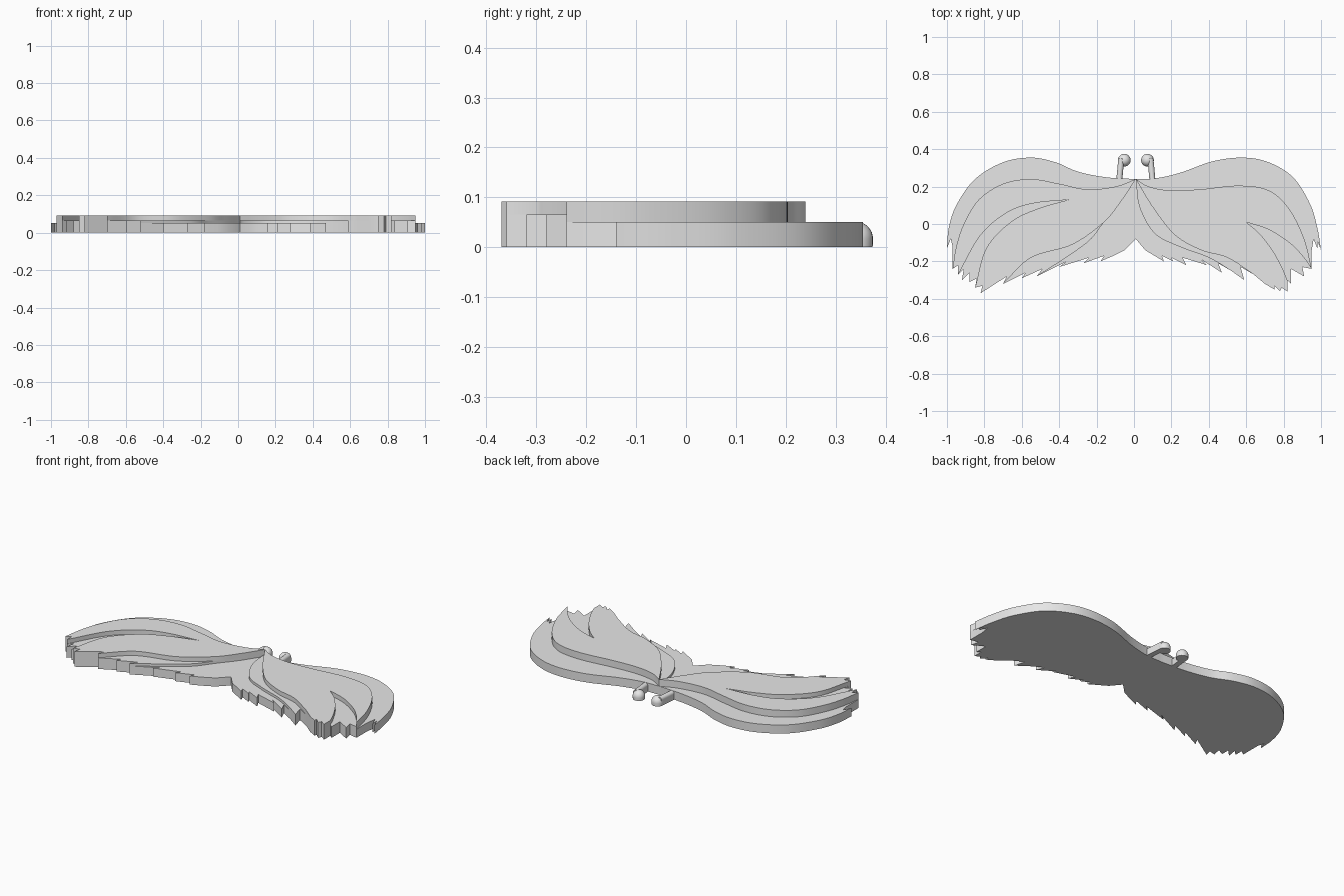
import bpy
import bmesh
import math
from mathutils import Vector

cube = bpy.data.objects.get("Cube")
if cube:
    bpy.data.objects.remove(cube, do_unlink=True)

grey = bpy.data.materials.new("plain grey")
grey.use_nodes = True
grey.diffuse_color = (0.8, 0.8, 0.8, 1)
grey.node_tree.nodes["Principled BSDF"].inputs["Base Color"].default_value = (0.8, 0.8, 0.8, 1)

BASE_TOP, MIDDLE_TOP, UPPER_TOP = 0.051, 0.066, 0.092


def smooth_path(points, steps=8):
    """Catmull-Rom curve through a few points."""
    pts = [Vector(p) for p in points]
    pts = [pts[0] * 2 - pts[1]] + pts + [pts[-1] * 2 - pts[-2]]
    path = []
    for a, b, c, d in zip(pts, pts[1:], pts[2:], pts[3:]):
        for i in range(steps):
            t = i / steps
            path.append(b + (c - a) * t / 2 + (a * 2 - b * 5 + c * 4 - d) * t * t / 2
                        + (b * 3 - a - c * 3 + d) * t ** 3 / 2)
    return path + [pts[-2]]


def finish(name, bm):
    bmesh.ops.recalc_face_normals(bm, faces=bm.faces[:])
    mesh = bpy.data.meshes.new(name)
    bm.to_mesh(mesh)
    bm.free()
    mesh.materials.append(grey)
    obj = bpy.data.objects.new(name, mesh)
    bpy.context.collection.objects.link(obj)
    bpy.context.view_layer.objects.active = obj
    for other in bpy.context.selected_objects:
        other.select_set(False)
    obj.select_set(True)
    bpy.ops.object.shade_smooth_by_angle(angle=math.radians(30))
    return obj


def slab(name, outline, bottom, top):
    """Extrude an outline, given in hundredths, between two heights."""
    clean = []
    for p in outline:
        p = Vector(p) / 100
        if not clean or (p - clean[-1]).length > 0.0005:
            clean.append(p)
    if (clean[0] - clean[-1]).length < 0.0005:
        clean.pop()
    bm = bmesh.new()
    face = bm.faces.new([bm.verts.new((p.x, p.y, bottom)) for p in clean])
    up = bmesh.ops.extrude_face_region(bm, geom=[face], use_keep_orig=True)
    verts = [g for g in up["geom"] if isinstance(g, bmesh.types.BMVert)]
    bmesh.ops.translate(bm, verts=verts, vec=(0, 0, top - bottom))
    caps = [f for f in bm.faces if len(f.verts) > 4]
    bmesh.ops.triangulate(bm, faces=caps, ngon_method="EAR_CLIP")
    return finish(name, bm)


def locks(side, fringe, crest, inner, middle, wedge_in, wedge_out):
    """The two raised layers of hair on one side; every curve ends on a fringe point."""
    def tips(first, last):
        return fringe[fringe.index(first):fringe.index(last) + 1]

    crest_back = smooth_path(crest)[::-1]
    slab(side + "_middle_lock",
         smooth_path(inner) + tips(inner[-1], crest[-1]) + crest_back,
         BASE_TOP, MIDDLE_TOP)
    slab(side + "_upper_lock",
         smooth_path(middle) + tips(middle[-1], wedge_in[-1])
         + smooth_path(wedge_in)[::-1] + smooth_path(wedge_out)
         + tips(wedge_out[-1], crest[-1]) + crest_back,
         MIDDLE_TOP, UPPER_TOP)


# Ragged lower edges, from the middle notch to the outer tip
left_fringe = [(1, -8), (6, -14), (11, -17), (16, -20), (15, -17), (21, -20), (20, -18),
               (28, -22), (26, -18), (39, -22), (36, -19), (47, -26), (45, -21), (52, -25),
               (59, -30), (57, -23), (64, -27), (70, -32), (75, -35), (75, -33), (78, -36),
               (79, -34), (82, -36), (82, -30), (84, -32), (84, -24), (91, -28), (90, -23),
               (95, -24), (95, -14), (96, -8), (98, -13), (98, -9), (100, -14)]
right_fringe = [(1, -8), (-5, -14), (-11, -17), (-18, -20), (-16, -17), (-27, -21),
                (-24, -18), (-40, -23), (-36, -20), (-52, -28), (-49, -24), (-60, -29),
                (-58, -26), (-70, -32), (-68, -28), (-82, -37), (-81, -33), (-85, -34),
                (-84, -29), (-88, -31), (-88, -26), (-92, -30), (-91, -24), (-94, -27),
                (-94, -22), (-97, -24), (-97, -12), (-98, -8), (-100, -13)]

# Rounded top edges of the base, from the middle to the outer tips
left_brow = [(1, 24), (12, 24.5), (25, 27.5), (42, 33.5), (58, 35.5), (72, 33),
             (85, 25), (94, 11), (98, -2), (100, -14)]
right_brow = [(1, 24), (-15, 25), (-30, 28), (-42, 33), (-55, 35.5), (-70, 33),
              (-85, 24), (-95, 10), (-99, -2), (-100, -13)]

slab("base_layer",
     left_fringe + smooth_path(left_brow)[::-1] + smooth_path(right_brow)
     + right_fringe[::-1], 0, BASE_TOP)

locks("left", left_fringe,
      crest=[(1, 24), (8, 20), (19, 18), (35, 18.5), (56, 20.5), (72, 18), (83, 8),
             (91, -8), (95, -24)],
      inner=[(1, 24), (3, 9), (11, -5), (24, -12), (40, -18), (52, -25)],
      middle=[(1, 24), (10, 9), (22, -6), (36, -14), (50, -18), (64, -27)],
      wedge_in=[(60, 1), (67, -5), (74, -14), (79, -23), (82, -30)],
      wedge_out=[(60, 1), (72, -3), (83, -10), (90, -17), (95, -24)])

locks("right", right_fringe,
      crest=[(1, 24), (-10, 20), (-25, 18.5), (-40, 21.5), (-55, 24), (-70, 21.5),
             (-83, 13), (-91, 0), (-95, -12), (-97, -24)],
      inner=[(1, 24), (-7, 12), (-16, 1), (-24, -9), (-38, -19), (-52, -28)],
      middle=[(1, 24), (-7, 12), (-16, 1), (-33, -11), (-55, -18), (-70, -32)],
      wedge_in=[(-35, 13), (-52, 8), (-66, 1), (-79, -13), (-85, -34)],
      wedge_out=[(-35, 13), (-54, 11), (-68, 6), (-82, -6), (-94, -27)])


# Two round-topped hooks at the back, each a bar with a domed end
def hook(side, sign):
    middle, radius, width = 0.01, 0.034, 0.016
    bm = bmesh.new()
    arch = [(-width, 0), (width, 0)]
    arch += [(width * math.cos(a), 0.034 + width * math.sin(a))
             for a in (math.pi * i / 10 for i in range(11))]
    rings = []
    for x, y in ((0.09, 0.22), (0.078, 0.35)):
        rings.append([bm.verts.new((middle + sign * x + px, y, z)) for px, z in arch])
    for ring in rings:
        bm.faces.new(ring)
    count = len(arch)
    for i in range(count):
        j = (i + 1) % count
        bm.faces.new([rings[0][i], rings[0][j], rings[1][j], rings[1][i]])
    finish(side + "_hook_bar", bm)

    bm = bmesh.new()
    bmesh.ops.create_uvsphere(bm, u_segments=24, v_segments=16, radius=radius)
    for v in bm.verts:
        v.co.z = v.co.z + BASE_TOP - radius if v.co.z > -0.001 else 0
    knob = finish(side + "_hook_knob", bm)
    knob.location = (middle + sign * 0.062, 0.341, 0)


hook("left", 1)
hook("right", -1)
